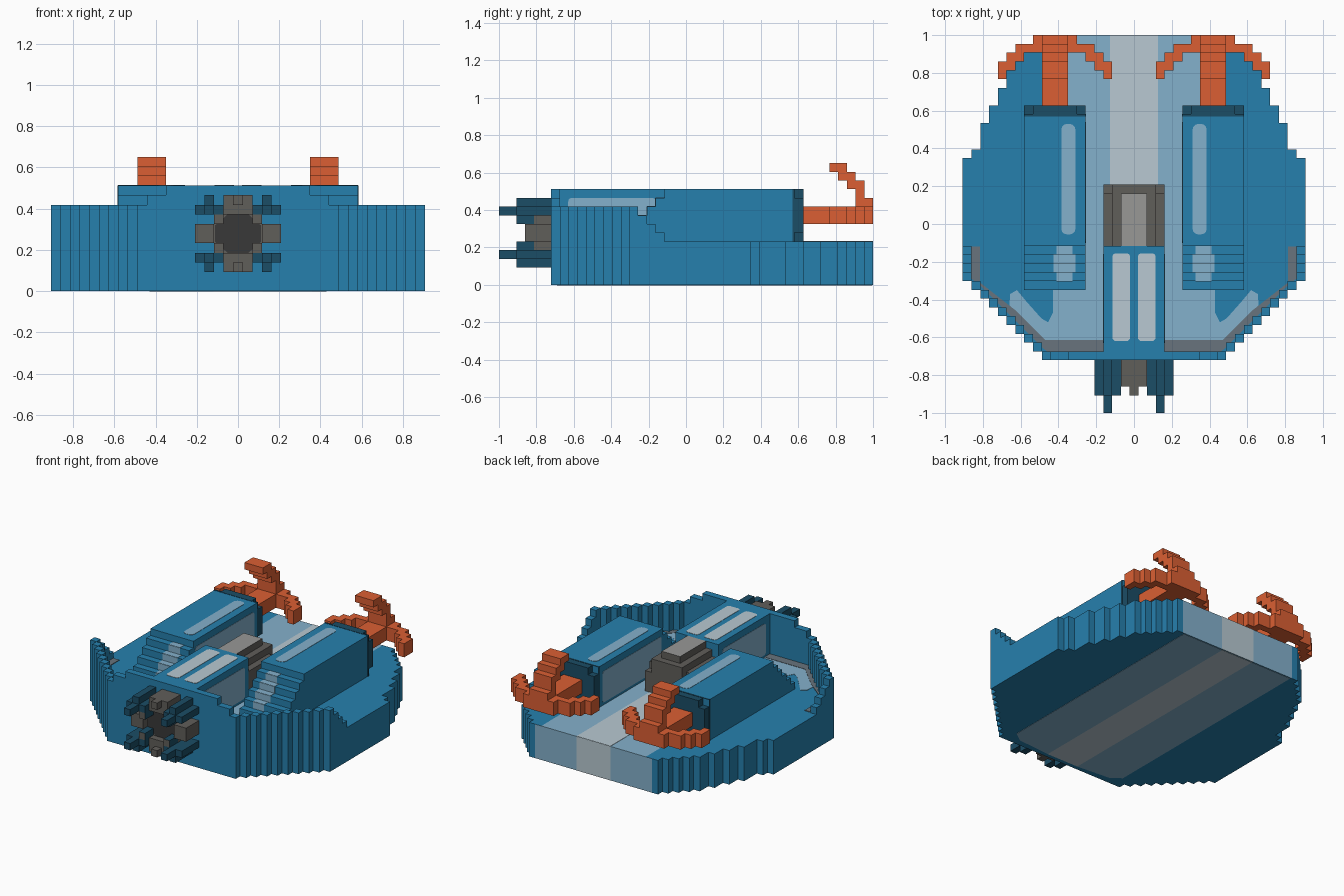
import bpy, bmesh, math
from mathutils import Vector

if "Cube" in bpy.data.objects:
    bpy.data.objects.remove(bpy.data.objects["Cube"])

U = 2 / 43  # edge of one cube


def material(name, hexcol):
    m = bpy.data.materials.new(name)
    rgb = [int(hexcol[i:i + 2], 16) / 255 for i in (0, 2, 4)]
    lin = [c / 12.92 if c <= 0.04045 else ((c + 0.055) / 1.055) ** 2.4 for c in rgb]
    m.diffuse_color = (*lin, 1)
    m.use_nodes = True
    m.node_tree.nodes["Principled BSDF"].inputs["Base Color"].default_value = m.diffuse_color
    return m


BLUE = material("hull blue", "2680ae")
LIGHT = material("pale blue", "84b1cc")
WHITE = material("pale grey", "b8c9d2")
NAVY = material("dark navy", "1b4d66")
ORANGE = material("claw orange", "db5f33")
GREY = material("metal grey", "605e5a")
METAL = material("light metal", "989896")
TRIM = material("trim grey", "68747d")
BLACK = material("nozzle black", "393839")


def finish(name, bm, mats):
    me = bpy.data.meshes.new(name)
    bm.to_mesh(me)
    bm.free()
    for m in mats:
        me.materials.append(m)
    ob = bpy.data.objects.new(name, me)
    bpy.context.collection.objects.link(ob)
    return ob


def block(x0, x1, y0, y1, z0, z1):
    """Set of cubes, inclusive ranges; x and y count from the centre, z from the ground."""
    return {(x, y, z) for x in range(x0, x1 + 1)
            for y in range(y0, y1 + 1) for z in range(z0, z1 + 1)}


def mirrored(cells):
    return cells | {(-x, y, z) for x, y, z in cells}


def voxels(name, cells, mats, rule=None):
    """Outer skin of a set of cubes, flat areas merged; rule(cell, normal) picks the colour."""
    bm = bmesh.new()
    verts = {}
    for c in cells:
        for ax in range(3):
            for s in (-1, 1):
                n = [0, 0, 0]
                n[ax] = s
                if tuple(a + b for a, b in zip(c, n)) in cells:
                    continue
                b, d = (ax + 1) % 3, (ax + 2) % 3
                ring = []
                for p, q in ((-1, -1), (1, -1), (1, 1), (-1, 1))[::s]:
                    o = [0, 0, 0]
                    o[ax], o[b], o[d] = s, p, q
                    key = tuple(2 * a + e for a, e in zip(c, o))
                    if key not in verts:
                        verts[key] = bm.verts.new((key[0] * U / 2, key[1] * U / 2, (key[2] + 1) * U / 2))
                    ring.append(verts[key])
                f = bm.faces.new(ring)
                f.material_index = rule(c, n) if rule else 0
    bmesh.ops.dissolve_limit(bm, angle_limit=0.01, verts=bm.verts[:], edges=bm.edges[:],
                             delimit={'MATERIAL', 'NORMAL'})
    return finish(name, bm, mats)


def plate(name, pts, axis, level, mat, out=1, mirror=False, t=0.002):
    """Thin painted panel: a 2D outline on the plane axis = level."""
    bm = bmesh.new()
    put = {'x': lambda a, b: (level, a, b), 'y': lambda a, b: (a, level, b),
           'z': lambda a, b: (a, b, level)}[axis]
    step = Vector([t * out if k == axis else 0 for k in 'xyz'])
    for s in ((1, -1) if mirror else (1,)):
        lo = [Vector(put(*p)) for p in pts]
        rings = [[bm.verts.new(((v + o).x * s, (v + o).y, (v + o).z)) for v in lo]
                 for o in (Vector(), step)]
        n = len(pts)
        bm.faces.new(rings[0])
        bm.faces.new(rings[1])
        for i in range(n):
            j = (i + 1) % n
            bm.faces.new((rings[0][i], rings[0][j], rings[1][j], rings[1][i]))
    bmesh.ops.recalc_face_normals(bm, faces=bm.faces[:])
    return finish(name, bm, [mat])


def rounded(a0, a1, b0, b1, r=0.02):
    pts = []
    for cx, cy, start in ((a1 - r, b1 - r, 0), (a0 + r, b1 - r, 90), (a0 + r, b0 + r, 180), (a1 - r, b0 + r, 270)):
        for k in range(4):
            t = math.radians(start + 30 * k)
            pts.append((cx + r * math.cos(t), cy + r * math.sin(t)))
    return pts


def rect(a0, a1, b0, b1):
    return [(a0, b0), (a1, b0), (a1, b1), (a0, b1)]


# --- hull: half width of each row of cubes, front to back
def half_width(y):
    if y <= -7:
        return 25 + y
    for limit, w in ((7, 19), (8, 18), (11, 17), (13, 16), (15, 15), (17, 14), (18, 13), (19, 12), (20, 11)):
        if y <= limit:
            return w
    return 10


hull = set()
for y in range(-15, 22):
    hull |= block(-half_width(y), half_width(y), y, y, 0, 4)


def hull_colour(c, n):
    """Wide pale band along the deck and down the back face."""
    return 1 if abs(c[0]) <= 8 + (n[1] > 0) and (n[2] > 0 or n[1] > 0) and c[1] > -7 else 0


voxels("hull", hull, [BLUE, LIGHT], hull_colour)

# --- raised wall round the front, stepping down at its ends
wall = block(-10, 10, -15, -15, 5, 8) | block(-9, 9, -15, -15, 9, 9) | block(-7, 7, -15, -15, 10, 10)
for y in range(-14, -2):
    w = half_width(y)
    wall |= mirrored(block(w, w, y, y, 5, min(8, 2 - y)))
# --- centre housing joined to the wall
wall |= block(-3, 3, -15, -3, 5, 10)
voxels("front_wall_and_housing", wall, [BLUE])
plate("housing_stripe", rounded(0.02, 0.115, -0.62, -0.155), 'z', 11 * U, WHITE, mirror=True)
plate("housing_side_panel", rounded(-0.63, -0.16, 0.25, 0.465), 'x', 3.5 * U, LIGHT, mirror=True)

# --- floor paint
FLOOR = 5 * U
plate("floor_stripe", rect(-0.128, 0.128, -0.1, 1.0), 'z', FLOOR, WHITE)
plate("rear_stripe", rect(-0.128, 0.128, 0, FLOOR), 'y', 1.0 - 0.001, WHITE)
plate("front_floor_paint",
      [(0.16, -0.3), (0.43, -0.3), (0.43, -0.47), (0.455, -0.52), (0.49, -0.5), (0.57, -0.41),
       (0.62, -0.35), (0.655, -0.37), (0.66, -0.43), (0.63, -0.46), (0.47, -0.62), (0.16, -0.62)],
      'z', FLOOR, LIGHT, mirror=True)
plate("floor_trim",
      [(0.16, -0.615), (0.47, -0.615), (0.63, -0.455), (0.815, -0.31), (0.815, -0.12),
       (0.86, -0.12), (0.86, -0.29), (0.81, -0.33), (0.48, -0.66), (0.46, -0.675), (0.16, -0.675)],
      'z', FLOOR, TRIM, mirror=True, t=0.004)
# --- underside bands
plate("belly_band", [(0.12, 0.995), (0.43, 0.995), (0.43, -0.62), (0.36, -0.67), (0.12, -0.69)],
      'z', 0.0, LIGHT, out=-1, mirror=True)
plate("belly_stripe", rect(-0.12, 0.12, -0.69, 0.995), 'z', 0.0, WHITE, out=-1)

# --- engine block behind the housing
engine = block(-3, 3, -2, 3, 5, 8) | block(-2, 2, -2, 4, 5, 9) | block(-1, 1, -2, 3, 10, 10) | block(-3, 3, 4, 4, 5, 7)
voxels("engine_block", engine, [GREY, METAL], lambda c, n: 1 if n[2] > 0 and c[2] == 10 else 0)

# --- two long nacelles with a stepped front
nacelle = block(6, 12, -2, 12, 5, 10)
for y in range(-7, -2):
    nacelle |= block(6, 12, y, y, 5, y + 12)
voxels("nacelles", mirrored(nacelle), [BLUE])
plate("nacelle_stripe", rounded(0.31, 0.385, -0.055, 0.53, 0.03), 'z', 11 * U, LIGHT, mirror=True)
plate("nacelle_inner_panel", rounded(-0.1, 0.54, 0.25, 0.465), 'x', 5.5 * U, LIGHT, out=-1, mirror=True)
for y in range(-6, -2):
    inset = 0.015 if y in (-6, -3) else 0
    plate("step_stripe_top", rect(0.31 + inset, 0.425 - inset, (y - 0.5) * U, (y + 0.5) * U), 'z',
          (y + 13) * U, LIGHT, mirror=True)
    plate("step_stripe_front", rect(0.31 + inset, 0.425 - inset, (y + 12) * U, (y + 13) * U), 'y',
          (y - 0.5) * U, LIGHT, out=-1, mirror=True)
caps = block(6, 12, 13, 13, 6, 9) | block(7, 11, 13, 13, 5, 10)
voxels("nacelle_caps", mirrored(caps), [NAVY])
plate("nacelle_cap_edge", rect(5.5 * U, 12.5 * U, 0.57, 12.5 * U), 'z', 11 * U, NAVY, mirror=True)
for x, out in ((5.5, -1), (12.5, 1)):
    plate("nacelle_cap_side", rect(0.57, 12.5 * U, FLOOR, 11 * U), 'x', x * U, NAVY, out=out, mirror=True)

# --- three-pronged claws: (row, inner reach, outer reach) from the claw axis
claw = block(8, 10, 14, 21, 7, 8)
for y, a, b in ((21, 0, 2), (20, 2, 4), (19, 4, 5), (18, 5, 6), (17, 6, 6)):
    claw |= block(9 + a, 9 + b, y, y, 7, 8) | block(9 - b, 9 - a, y, y, 7, 8)
for y, z0, z1 in ((21, 9, 9), (20, 9, 11), (19, 11, 12), (18, 12, 13), (17, 13, 13)):
    claw |= block(8, 10, y, y, z0, z1)
voxels("claws", mirrored(claw), [ORANGE])

# --- front nozzle: grey cross, navy corner brackets with spikes
cross = block(-2, 2, -17, -16, 4, 7) | block(-4, 4, -18, -16, 5, 6)
cross |= block(-1, 1, -18, -16, 2, 9)
cross -= block(-2, 2, -18, -18, 4, 7)
cross |= block(0, 0, -19, -19, 9, 9) | block(0, 0, -19, -19, 2, 2)
voxels("nozzle_cross", cross, [GREY])
plate("nozzle_mouth", [(0.12 * math.cos(math.radians(22.5 + 45 * k)),
                        6 * U + 0.105 * math.sin(math.radians(22.5 + 45 * k))) for k in range(8)],
      'y', -17.5 * U, BLACK, out=-1)
brackets = block(2, 4, -19, -16, 8, 8) | block(3, 3, -19, -16, 8, 9) | block(3, 3, -21, -20, 8, 8)
brackets |= block(2, 2, -19, -18, 7, 7)
brackets |= {(x, y, 11 - z) for x, y, z in brackets}
voxels("nozzle_brackets", mirrored(brackets), [NAVY, GREY],
       lambda c, n: 1 if n[1] < 0 and c[2] in (4, 7) else 0)
